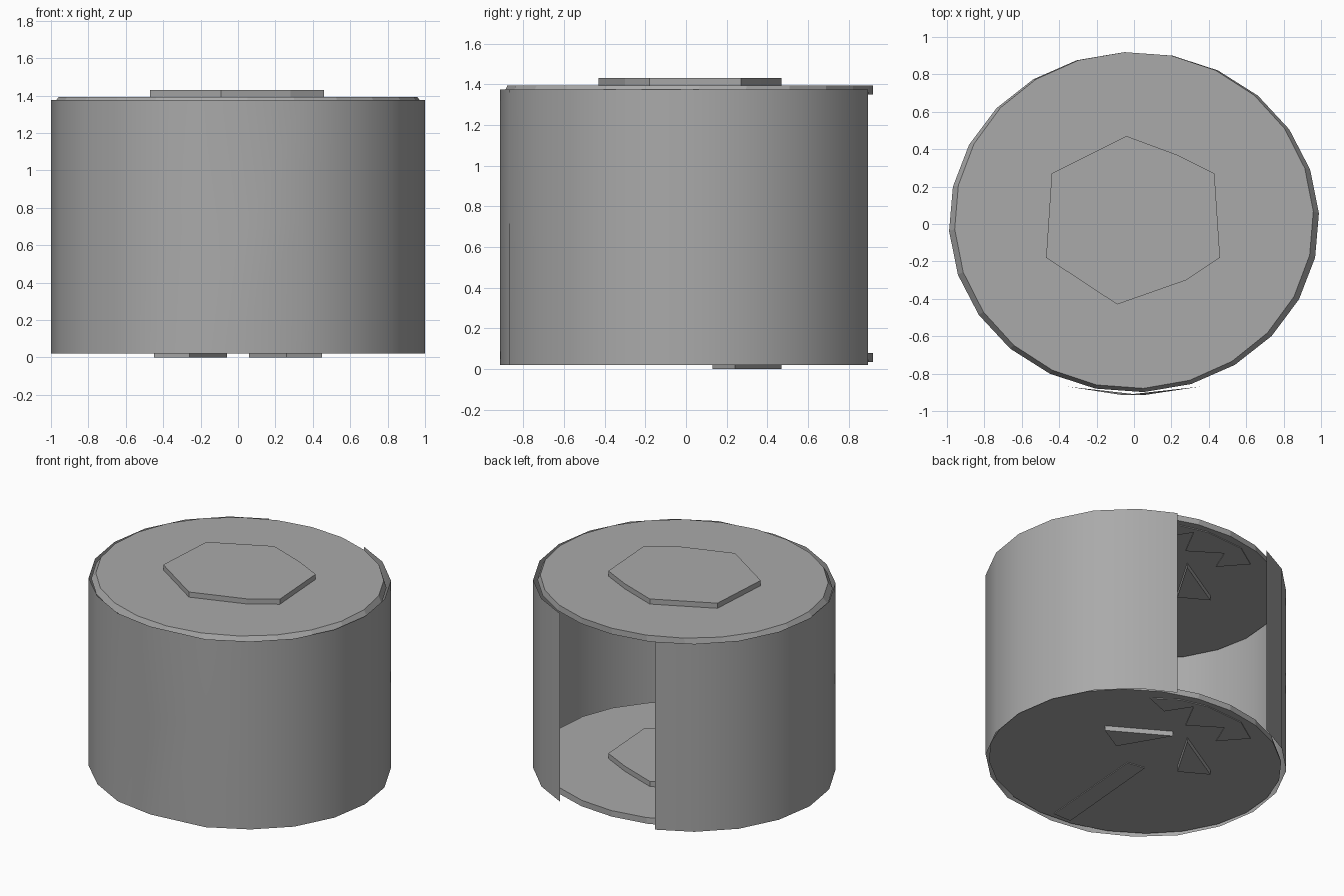
import bpy, bmesh, math

if "Cube" in bpy.data.objects:
    bpy.data.objects.remove(bpy.data.objects["Cube"], do_unlink=True)

grey = bpy.data.materials.new("plain_grey")
grey.use_nodes = True
colour = (0.4, 0.4, 0.4, 1)
grey.diffuse_color = colour
grey.node_tree.nodes["Principled BSDF"].inputs["Base Color"].default_value = colour


def finish(bm, name, smooth=False):
    if not smooth:
        bmesh.ops.recalc_face_normals(bm, faces=bm.faces[:])
    mesh = bpy.data.meshes.new(name)
    bm.to_mesh(mesh)
    bm.free()
    mesh.materials.append(grey)
    obj = bpy.data.objects.new(name, mesh)
    bpy.context.collection.objects.link(obj)
    if smooth:
        bpy.ops.object.select_all(action='DESELECT')
        obj.select_set(True)
        bpy.context.view_layer.objects.active = obj
        bpy.ops.object.shade_smooth_by_angle(angle=math.radians(30))
    return obj


def loft(name, rings, closed=True, smooth=False):
    """Join rings of points; cap the ends when the outline is closed."""
    bm = bmesh.new()
    rows = [[bm.verts.new(p) for p in ring] for ring in rings]
    n = len(rows[0])
    for low, high in zip(rows, rows[1:]):
        for i in range(n if closed else n - 1):
            j = (i + 1) % n
            bm.faces.new((low[i], low[j], high[j], high[i]))
    if closed:
        bm.faces.new(rows[0][::-1])
        bm.faces.new(rows[-1])
    return finish(bm, name, smooth)


def plate(name, outline, z0, z1):
    return loft(name, [[(x, y, z) for x, y in outline] for z in (z0, z1)])


def ellipse(a, b, cy, z, n=24):
    steps = [math.radians(3) + math.tau * i / n for i in range(n)]
    return [(a * math.cos(t), cy + b * math.sin(t), z) for t in steps]


# Curved outer wall, open at the back, with a slight fold down the front
side = [(-0.38, 0.895), (-0.61, 0.775), (-0.82, 0.57), (-0.955, 0.305),
        (-1, 0.02), (-0.955, -0.265), (-0.82, -0.53), (-0.61, -0.73), (-0.35, -0.87)]
mirrored = [(-x, y) for x, y in reversed(side)]
wall = []
for z, fold in ((0.02, -0.06), (0.72, 0.05), (1.375, -0.06)):
    wall.append([(x, y, z) for x, y in side + [(fold, -0.915)] + mirrored])
loft("outer_wall", wall, closed=False, smooth=True)

# Outlines shared by both end discs
boss = [(-0.04, 0.47), (0.23, 0.37), (0.43, 0.27), (0.46, -0.18),
        (0.28, -0.30), (-0.09, -0.43), (-0.47, -0.18), (-0.44, 0.27)]
wedge = [(0.06, 0.47), (0.26, 0.13), (0.45, 0.24)]
stem = [(-0.17, -0.85), (-0.03, -0.85), (0.03, -0.03), (-0.1, -0.01)]
zigzag = [(0.46, 0.71), (0.28, 0.64), (0.17, 0.81), (0.055, 0.59), (-0.16, 0.73),
          (-0.23, 0.56), (-0.38, 0.73), (-0.2, 0.85), (0.1, 0.87), (0.3, 0.82)]

# End discs with a raised boss above and flat relief below
for label, z in (("bottom", 0.035), ("top", 1.35)):
    loft(label + "_disc", [ellipse(0.99, 0.91, 0.01, z), ellipse(0.96, 0.9, 0.02, z + 0.043)])
    plate(label + "_boss", boss, z + 0.043, z + 0.08)
    plate(label + "_stem_relief", stem, z - 0.006, z)
    plate(label + "_zigzag_relief", zigzag, z - 0.006, z)
    for name, s in (("left", 1), ("right", -1)):
        plate(f"{label}_{name}_wedge", [(s * x, y) for x, y in wedge], z - 0.035, z)
